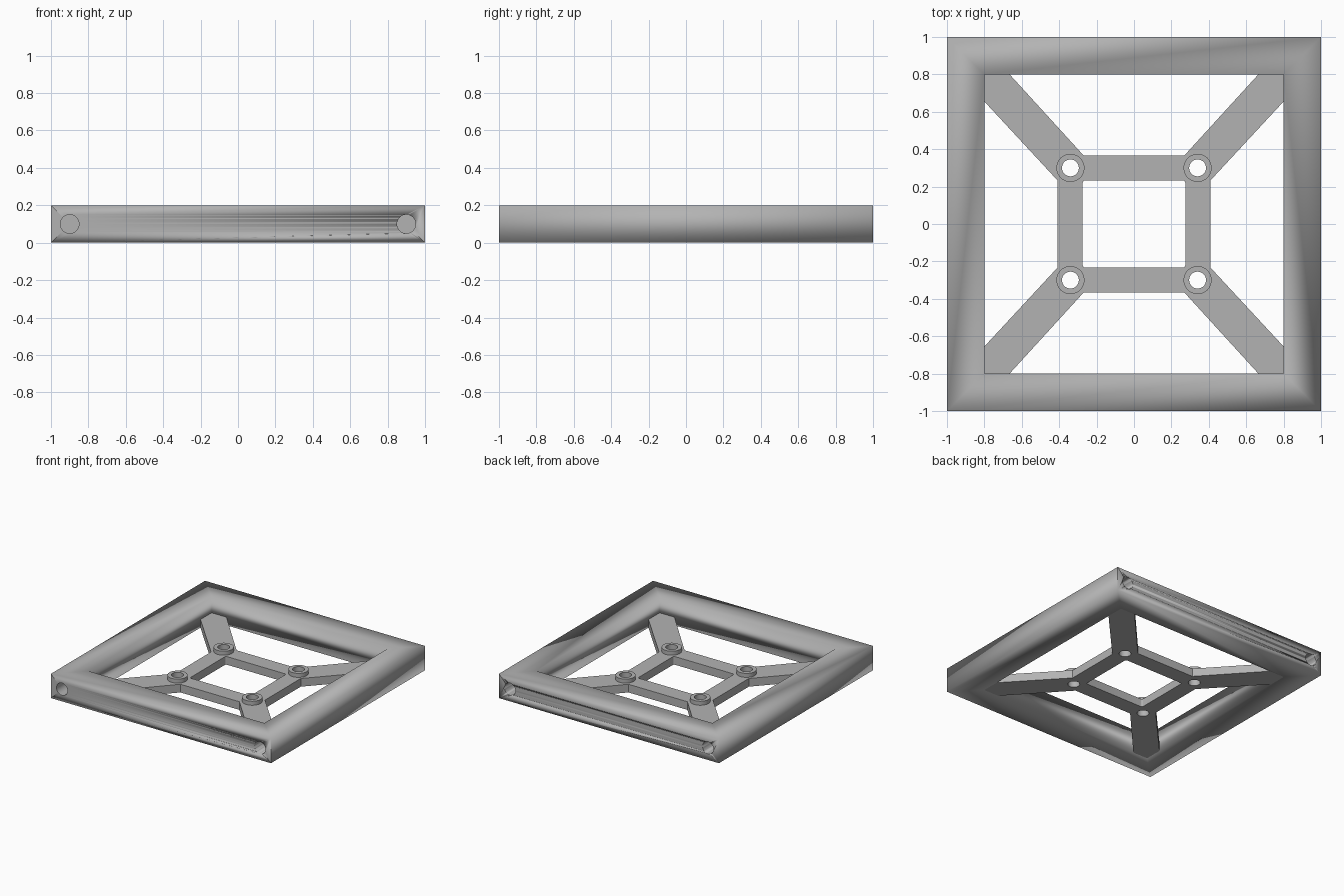
import bpy
from math import cos, sin, tau
from mathutils import Matrix

cube = bpy.data.objects.get("Cube")
if cube:
    bpy.data.objects.remove(cube, do_unlink=True)

HEIGHT, PLATE, BOSS_TOP = 0.2, 0.067, 0.1
BOSS_X, BOSS_Y = 0.34, 0.3
HOLE_R, BOSS_R = 0.045, 0.075

grey = bpy.data.materials.new("plain_grey")
grey.use_nodes = True
colour = (0.45, 0.45, 0.45, 1)
grey.diffuse_color = colour
grey.node_tree.nodes["Principled BSDF"].inputs["Base Color"].default_value = colour


def circle(cx, cy, r, n=48):
    return [(cx + r * cos(tau * i / n), cy + r * sin(tau * i / n)) for i in range(n)]


def rect(hx, hy):
    return [(hx, hy), (-hx, hy), (-hx, -hy), (hx, -hy)]


def rounded_rect(hx, hy, r, n=6):
    pts = []
    for k, (sx, sy) in enumerate([(1, 1), (-1, 1), (-1, -1), (1, -1)]):
        for i in range(n + 1):
            a = tau / 4 * (k + i / n)
            pts.append((sx * (hx - r) + r * cos(a), sy * (hy - r) + r * sin(a)))
    return pts


def extrude(name, loops, z0, z1):
    """Fill nested outlines, inner ones becoming holes, between two heights."""
    curve = bpy.data.curves.new(name, "CURVE")
    curve.dimensions = "2D"
    curve.fill_mode = "BOTH"
    curve.extrude = (z1 - z0) / 2
    for loop in loops:
        spline = curve.splines.new("POLY")
        spline.points.add(len(loop) - 1)
        for point, (x, y) in zip(spline.points, loop):
            point.co = (x, y, 0, 1)
        spline.use_cyclic_u = True
    obj = bpy.data.objects.new(name, curve)
    bpy.context.collection.objects.link(obj)
    bpy.ops.object.select_all(action="DESELECT")
    obj.select_set(True)
    bpy.context.view_layer.objects.active = obj
    bpy.ops.object.convert(target="MESH")
    obj = bpy.context.object
    obj.name = name
    obj.data.transform(Matrix.Translation((0, 0, (z0 + z1) / 2)))
    obj.data.materials.clear()
    obj.data.materials.append(grey)
    bpy.ops.object.shade_smooth_by_angle()
    return obj


# Outer square frame, four mitred-free rails as one solid
frame = extrude("outer_frame", [rect(1, 1), rect(0.8, 0.8)], 0, HEIGHT)

# Blind round sockets at both ends of the front and back rails
for sx in (-1, 1):
    for sy in (-1, 1):
        bpy.ops.mesh.primitive_cylinder_add(
            vertices=48, radius=0.05, depth=0.4,
            location=(sx * 0.9, sy, HEIGHT / 2), rotation=(tau / 4, 0, 0))
        cutter = bpy.context.object
        cutter.name = "socket_cutter"
        cutter.data.materials.append(grey)
        bpy.ops.object.shade_smooth_by_angle()
        cut = frame.modifiers.new("socket", "BOOLEAN")
        cut.operation = "DIFFERENCE"
        cut.solver = "EXACT"
        cut.object = cutter
        bpy.context.view_layer.objects.active = frame
        bpy.ops.object.modifier_apply(modifier=cut.name)
        bpy.data.objects.remove(cutter, do_unlink=True)

# Thin central plate: small ring with four diagonal arms
arm = [(0.408, 0.232), (0.8, 0.655), (0.8, 0.8), (0.665, 0.8), (0.268, 0.365)]
outline = []
for sx, sy in [(1, 1), (-1, 1), (-1, -1), (1, -1)]:
    outline += [(sx * x, sy * y) for x, y in arm[::sx * sy]]
centres = [(sx * BOSS_X, sy * BOSS_Y) for sx in (-1, 1) for sy in (-1, 1)]
holes = [circle(x, y, HOLE_R) for x, y in centres]
extrude("mounting_plate", [outline, rounded_rect(0.275, 0.233, 0.015)] + holes, 0, PLATE)

# Raised ring around each mounting hole
for x, y in centres:
    extrude("mounting_boss", [circle(x, y, BOSS_R), circle(x, y, HOLE_R)], PLATE, BOSS_TOP)
